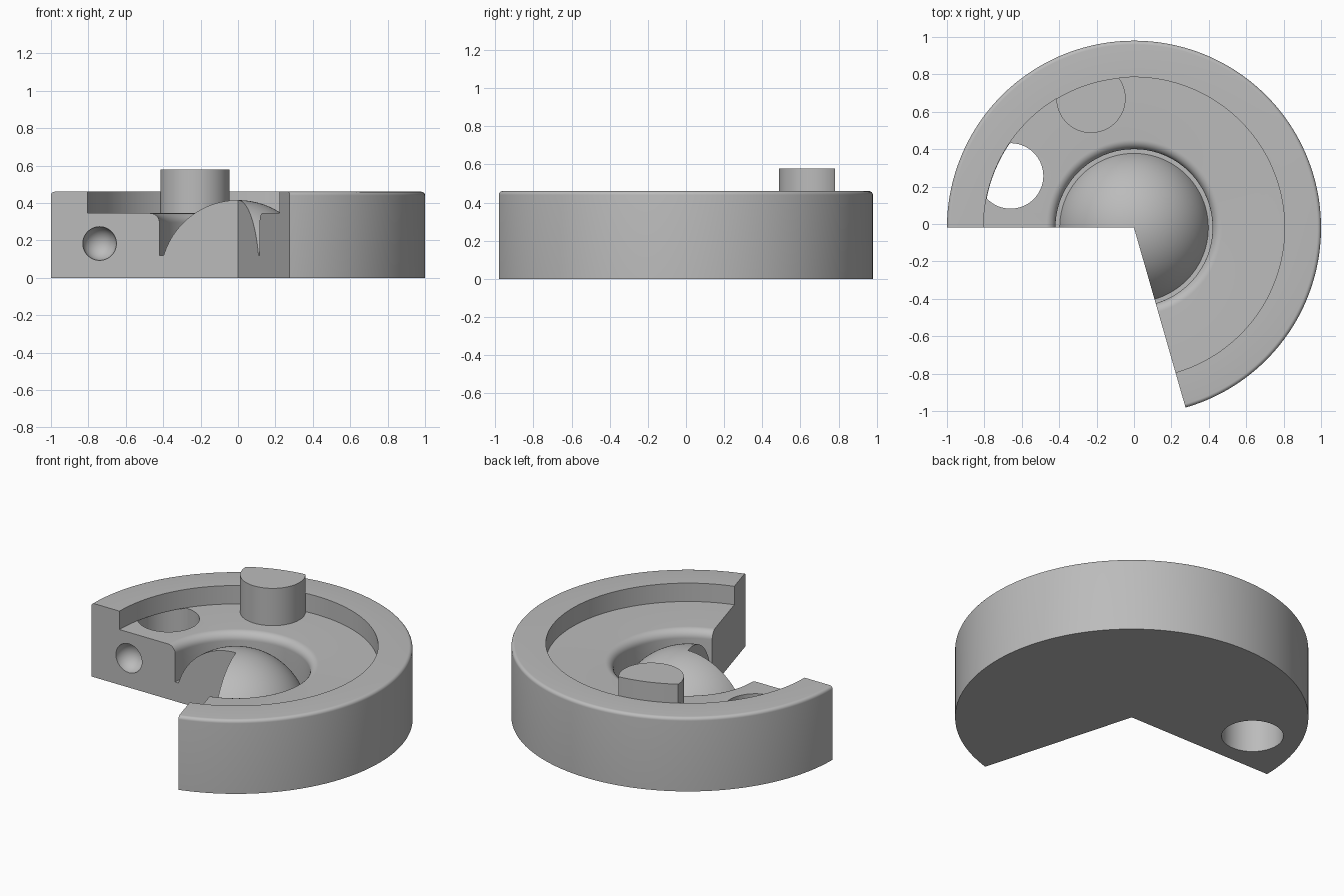
import bpy, bmesh, math
from math import cos, sin, radians, pi

if "Cube" in bpy.data.objects:
    bpy.data.objects.remove(bpy.data.objects["Cube"], do_unlink=True)

CY = -0.02            # y of the disc axis
POCKET = 0.805        # radius of the top recess
FLOOR = 0.345         # height of the recess floor

grey = bpy.data.materials.new("plain grey")
grey.use_nodes = True
colour = (0.5, 0.5, 0.5, 1)
grey.diffuse_color = colour
grey.node_tree.nodes["Principled BSDF"].inputs["Base Color"].default_value = colour


def finish(name, bm):
    bmesh.ops.remove_doubles(bm, verts=bm.verts, dist=1e-5)
    bmesh.ops.recalc_face_normals(bm, faces=bm.faces)
    mesh = bpy.data.meshes.new(name)
    bm.to_mesh(mesh)
    bm.free()
    mesh.materials.append(grey)
    obj = bpy.data.objects.new(name, mesh)
    bpy.context.collection.objects.link(obj)
    return obj


def arc(cx, cz, r, start, end, n):
    angles = [radians(start + (end - start) * i / n) for i in range(n + 1)]
    return [(cx + r * cos(a), cz + r * sin(a)) for a in angles]


def revolve(name, profile, start, end, steps):
    """Sweep a closed half section round the disc axis and cap both ends."""
    bm = bmesh.new()
    rings = []
    for i in range(steps + 1):
        a = radians(start + (end - start) * i / steps)
        rings.append([bm.verts.new((r * cos(a), CY + r * sin(a), z)) for r, z in profile])
    for a, b in zip(rings, rings[1:]):
        for j in range(len(profile) - 1):
            bm.faces.new((a[j], b[j], b[j + 1], a[j + 1]))
    bm.faces.new(rings[0])
    bm.faces.new(rings[-1])
    return finish(name, bm)


def post(name, x, y, radius, z0, z1, limit=None):
    """Upright cylinder, optionally trimmed to a circle round the disc axis."""
    bm = bmesh.new()
    loop = []
    for px, py in arc(x, y - CY, radius, 0, 360, 128)[:-1]:
        d = math.hypot(px, py)
        k = min(1, limit / d) if limit else 1
        loop.append(bm.verts.new((px * k, py * k + CY, z0)))
    base = bm.faces.new(loop)
    top = bmesh.ops.extrude_face_region(bm, geom=[base])["geom"]
    for v in top:
        if isinstance(v, bmesh.types.BMVert):
            v.co.z = z1
    return finish(name, bm)


def smooth(obj):
    bpy.ops.object.select_all(action='DESELECT')
    obj.select_set(True)
    bpy.context.view_layer.objects.active = obj
    bpy.ops.object.shade_smooth_by_angle(angle=radians(30))


def cut(obj, cutter):
    cutter.hide_render = True
    bpy.context.view_layer.objects.active = obj
    mod = obj.modifiers.new("cut", 'BOOLEAN')
    mod.operation = 'DIFFERENCE'
    mod.solver = 'EXACT'
    mod.object = cutter
    bpy.ops.object.modifier_apply(modifier=mod.name)
    bpy.data.objects.remove(cutter, do_unlink=True)


# Disc sector: rounded rim, recess, moat and central dome
section = [(0, 0), (1, 0)]
section += arc(0.98, 0.44, 0.02, 0, 90, 6)
section += [(POCKET, 0.46), (POCKET, FLOOR)]
section += arc(0.47, FLOOR - 0.05, 0.05, 90, 180, 10)
section += [(0.42, 0.12)]
section += [(max(r, 0), z) for r, z in arc(0, 0, 0.415, 16.8, 90, 28)]
section[-1] = (0, 0.415)
body = revolve("disc_body", section, -74, 180, 150)

# Upright through hole, trimmed by the recess wall at the top
cut(body, post("hole_cutter", -0.66, 0.257, 0.175, -0.1, FLOOR - 0.001))
cut(body, post("hole_top_cutter", -0.66, 0.257, 0.175, 0.2, 0.42, POCKET - 0.002))

# Round socket in the flat end face
bm = bmesh.new()
bmesh.ops.create_uvsphere(bm, u_segments=48, v_segments=24, radius=0.09)
bmesh.ops.translate(bm, verts=bm.verts, vec=(-0.74, CY, 0.183))
cut(body, finish("socket_cutter", bm))
smooth(body)

# Peg standing on the recess floor
peg = post("peg", -0.23, 0.672, 0.185, FLOOR - 0.01, 0.578, POCKET)
smooth(peg)
